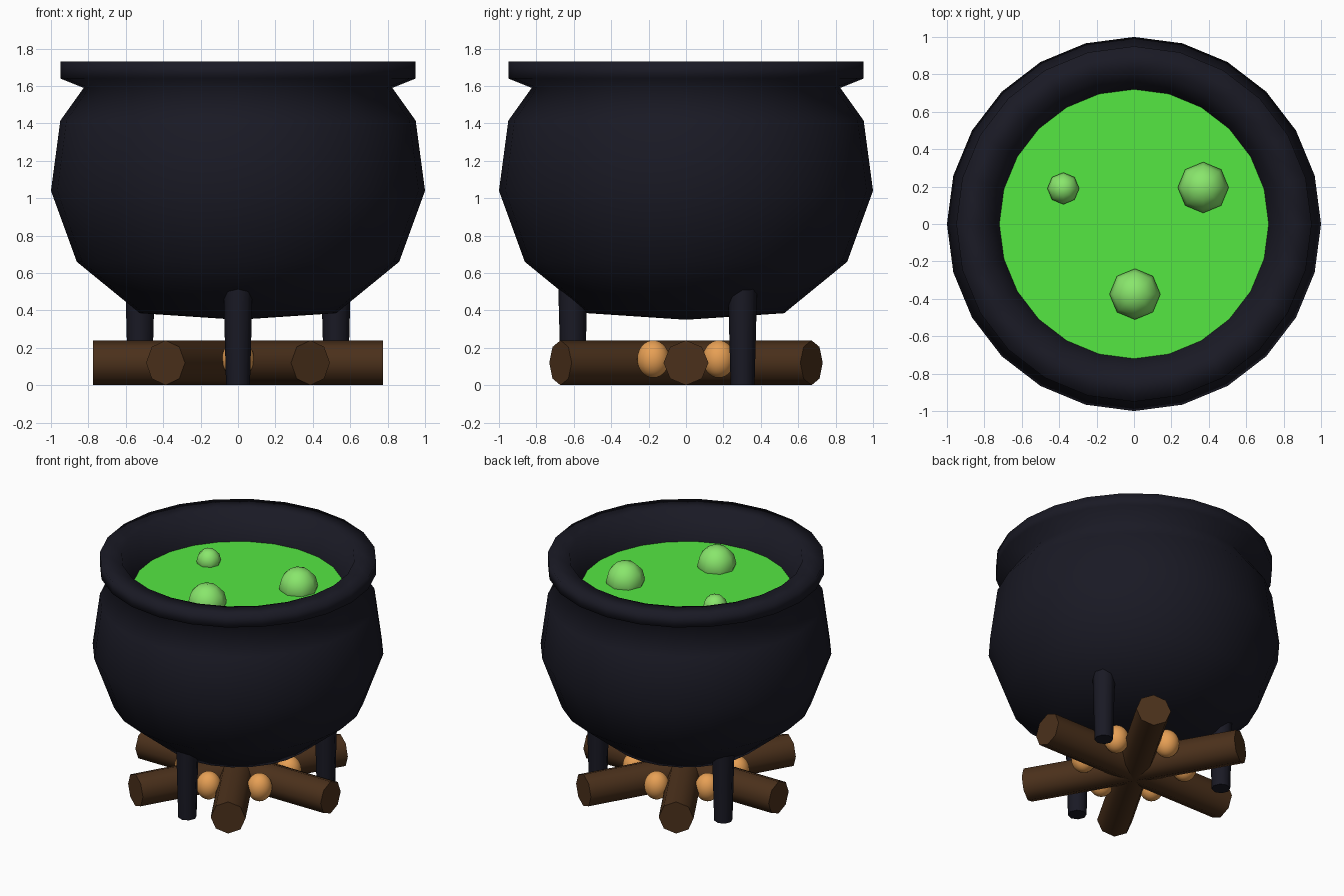
import bpy
import bmesh
from math import sin, cos, pi, radians
from mathutils import Matrix

cube = bpy.data.objects.get("Cube")
if cube:
    bpy.data.objects.remove(cube, do_unlink=True)


def material(name, rgb):
    mat = bpy.data.materials.new(name)
    mat.use_nodes = True
    mat.diffuse_color = (*rgb, 1)
    mat.node_tree.nodes["Principled BSDF"].inputs["Base Color"].default_value = (*rgb, 1)
    return mat


iron = material("dark iron", (0.01, 0.01, 0.018))
brew = material("green brew", (0.09, 0.8, 0.055))
froth = material("pale green bubble", (0.25, 0.79, 0.15))
wood = material("brown wood", (0.07, 0.03, 0.011))
glow = material("orange ember", (0.8, 0.35, 0.09))


def finish(name, bm, mat, angle=180):
    """Turn a bmesh into a smooth-shaded object with one material."""
    bmesh.ops.recalc_face_normals(bm, faces=bm.faces)
    mesh = bpy.data.meshes.new(name)
    bm.to_mesh(mesh)
    bm.free()
    mesh.materials.append(mat)
    obj = bpy.data.objects.new(name, mesh)
    bpy.context.collection.objects.link(obj)
    bpy.ops.object.select_all(action='DESELECT')
    obj.select_set(True)
    bpy.context.view_layer.objects.active = obj
    if angle < 180:
        bpy.ops.object.shade_smooth_by_angle(angle=radians(angle))
    else:
        bpy.ops.object.shade_smooth()
    return obj


def cylinder(name, matrix, r_low, r_high, depth, mat):
    bm = bmesh.new()
    bmesh.ops.create_cone(bm, cap_ends=True, segments=8, radius1=r_low,
                          radius2=r_high, depth=depth, matrix=matrix)
    return finish(name, bm, mat, 50)


def ball(name, place, size, segments, rings, mat):
    bm = bmesh.new()
    bmesh.ops.create_uvsphere(bm, u_segments=segments, v_segments=rings, radius=1,
                              matrix=Matrix.Translation(place) @ Matrix.Diagonal((*size, 1)))
    return finish(name, bm, mat)


# Pot: lathed from the bottom centre, over the rim and down inside
SIDES = 24
profile = [(0, 0.35), (0.525, 0.385), (0.862, 0.66), (1.0, 1.04), (0.95, 1.415),
           (0.825, 1.59), (0.95, 1.64), (0.95, 1.73), (0.8, 1.73),
           (0.72, 1.515), (0.7, 1.45)]
bm = bmesh.new()
points = [bm.verts.new((r, 0, z)) for r, z in profile]
edges = [bm.edges.new(pair) for pair in zip(points, points[1:])]
bmesh.ops.spin(bm, geom=points + edges, cent=(0, 0, 0), axis=(0, 0, 1),
               angle=2 * pi, steps=SIDES, use_duplicate=False)
bmesh.ops.remove_doubles(bm, verts=bm.verts, dist=0.0005)
pot = finish("pot", bm, iron)
# Outward normals on the open shell
if pot.data.polygons[0].normal.z > 0 and pot.data.polygons[0].center.z < 0.4:
    pot.data.flip_normals()

# Liquid surface
bm = bmesh.new()
bmesh.ops.create_circle(bm, cap_ends=True, segments=SIDES, radius=0.72,
                        matrix=Matrix.Translation((0, 0, 1.515)))
liquid = finish("liquid", bm, brew)
if liquid.data.polygons[0].normal.z < 0:
    liquid.data.flip_normals()

# Bubbles
for i, (x, y, r) in enumerate([(0.37, 0.195, 0.136), (0.005, -0.375, 0.136),
                               (-0.378, 0.19, 0.085)]):
    ball(f"bubble_{i + 1}", (x, y, 1.535), (r, r, r), 8, 6, froth)

# Three legs, one at the front
for name, deg in (("front_leg", -90), ("left_leg", 30), ("right_leg", 150)):
    a = radians(deg)
    place = Matrix.Translation((0.605 * cos(a), 0.605 * sin(a), 0.28))
    cylinder(name, place, 0.064, 0.079, 0.56, iron)

# Three crossed logs with embers in the gaps
for i in range(3):
    turn = Matrix.Rotation(i * pi / 3, 4, 'Z') @ Matrix.Rotation(pi / 2, 4, 'Y')
    cylinder(f"log_{i + 1}", Matrix.Translation((0, 0, 0.12)) @ turn,
             0.12, 0.12, 1.55, wood)
for i in range(6):
    a = pi / 6 + i * pi / 3
    ball(f"ember_{i + 1}", (0.35 * cos(a), 0.35 * sin(a), 0.14),
         (0.086, 0.086, 0.1), 32, 16, glow)
